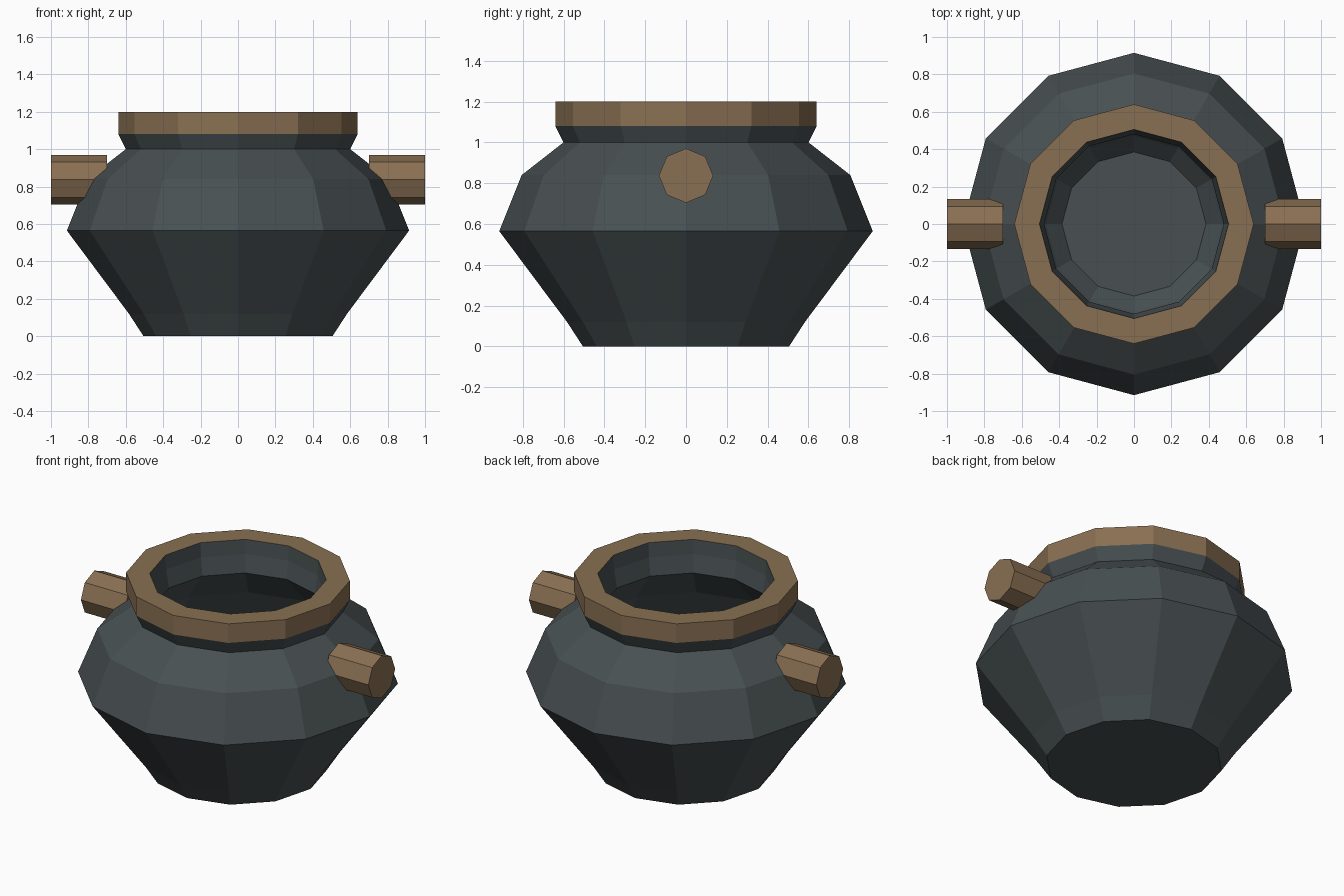
import bpy, bmesh
from math import pi, sin, cos

if "Cube" in bpy.data.objects:
    bpy.data.objects.remove(bpy.data.objects["Cube"])

def material(name, rgb):
    m = bpy.data.materials.new(name)
    m.diffuse_color = (*rgb, 1)
    m.use_nodes = True
    m.node_tree.nodes["Principled BSDF"].inputs["Base Color"].default_value = m.diffuse_color
    return m

iron = material("dark_iron", (0.065, 0.08, 0.085))
wood = material("brown", (0.25, 0.16, 0.085))

def finish(name, bm, mat):
    me = bpy.data.meshes.new(name)
    bm.to_mesh(me)
    bm.free()
    me.materials.append(mat)
    ob = bpy.data.objects.new(name, me)
    bpy.context.collection.objects.link(ob)
    return ob

def lathe(name, profile, mat, sides=12, cap_ends=False):
    bm = bmesh.new()
    rings = [[bm.verts.new((r * cos(2 * pi * i / sides), r * sin(2 * pi * i / sides), z))
              for i in range(sides)] for r, z in profile]
    for a, b in zip(rings, rings[1:]):
        for i in range(sides):
            j = (i + 1) % sides
            bm.faces.new((a[i], a[j], b[j], b[i]))
    if cap_ends:
        bm.faces.new(rings[0][::-1])
        bm.faces.new(rings[-1])
    return finish(name, bm, mat)

# Pot: outer wall up to the rim, then the inner wall down to the floor
lathe("pot", [(0.505, 0), (0.583, 0.12), (0.915, 0.565), (0.805, 0.84), (0.6, 1.0),
              (0.64, 1.08), (0.505, 1.2), (0.5, 1.11), (0.48, 1.0), (0.67, 0.79),
              (0.77, 0.59), (0.47, 0.19), (0.385, 0.1)], iron, cap_ends=True)

# Brown band around the mouth
lathe("rim", [(0.64, 1.08), (0.64, 1.2), (0.505, 1.2)], wood)

# Eight-sided handle pegs on both sides
for side, label in ((-1, "left"), (1, "right")):
    peg = lathe(label + "_handle", [(0.133, -0.15), (0.133, 0.15)], wood, 8, True)
    peg.rotation_euler = (0, pi / 2, 0)
    peg.location = (side * 0.85, 0, 0.837)
